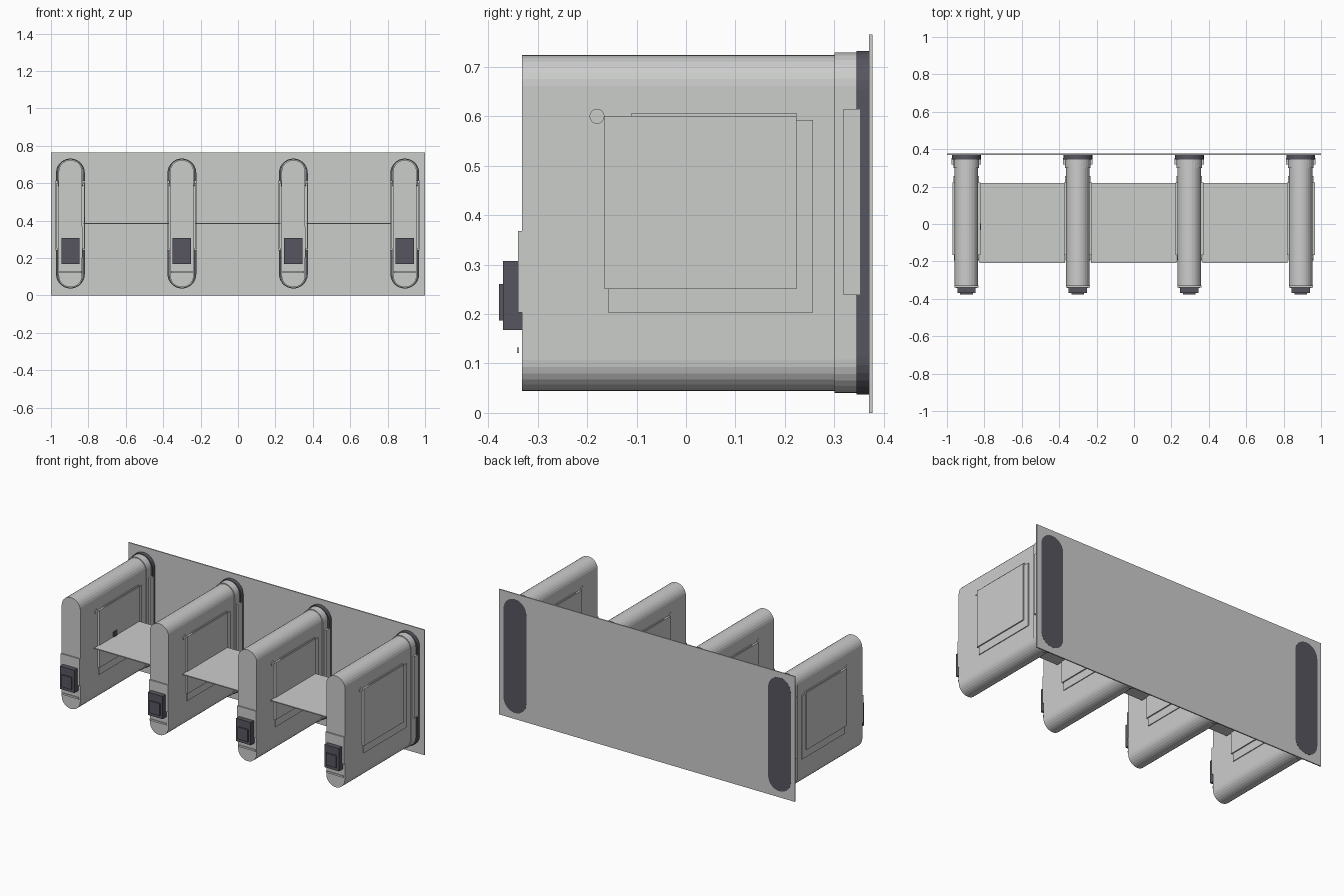
import bpy, bmesh, math

if "Cube" in bpy.data.objects:
    bpy.data.objects.remove(bpy.data.objects["Cube"])

def material(name, rgb):
    m = bpy.data.materials.new(name)
    m.diffuse_color = (*rgb, 1)
    m.use_nodes = True
    m.node_tree.nodes["Principled BSDF"].inputs["Base Color"].default_value = m.diffuse_color
    return m

GREY = material("light grey", (0.60, 0.61, 0.60))
DARK = material("charcoal", (0.095, 0.093, 0.115))

def finish(name, bm, mat):
    bmesh.ops.recalc_face_normals(bm, faces=bm.faces)
    me = bpy.data.meshes.new(name)
    bm.to_mesh(me)
    bm.free()
    me.materials.append(mat)
    ob = bpy.data.objects.new(name, me)
    bpy.context.collection.objects.link(ob)
    return ob

def box(name, x0, x1, y0, y1, z0, z1, mat=GREY):
    bm = bmesh.new()
    bmesh.ops.create_cube(bm, size=1)
    for v in bm.verts:
        v.co.x = (x0 + x1) / 2 + v.co.x * (x1 - x0)
        v.co.y = (y0 + y1) / 2 + v.co.y * (y1 - y0)
        v.co.z = (z0 + z1) / 2 + v.co.z * (z1 - z0)
    return finish(name, bm, mat)

def stadium(name, cx, r, y0, y1, z0, z1, mat=GREY, seg=14):
    """Upright rounded slab extruded along y."""
    bm = bmesh.new()
    pts = []
    for zc, start in ((z1 - r, 0), (z0 + r, math.pi)):
        for i in range(seg + 1):
            a = start + math.pi * i / seg
            pts.append((cx + r * math.cos(a), zc + r * math.sin(a)))
    face = bm.faces.new([bm.verts.new((x, y0, z)) for x, z in pts])
    ext = bmesh.ops.extrude_face_region(bm, geom=[face])
    for g in ext["geom"]:
        if isinstance(g, bmesh.types.BMVert):
            g.co.y = y1
    return finish(name, bm, mat)

def side_box(name, cx, side, a, b, *yz, mat=GREY):
    x0, x1 = sorted((cx + side * a, cx + side * b))
    return box(name, x0, x1, *yz, mat)

def peg(name, cx, side, y, z, r):
    """Small round hinge peg on a pod side."""
    bm = bmesh.new()
    bmesh.ops.create_cone(bm, cap_ends=True, segments=20, radius1=r, radius2=r, depth=0.012)
    for v in bm.verts:
        x, yy, zz = v.co
        v.co = (cx + side * 0.061 + zz, y + x, z + yy)
    return finish(name, bm, GREY)

# wall panel behind the row
box("back_panel", -1, 1, 0.370, 0.377, 0, 0.765)

PODS = (-0.896, -0.3, 0.296, 0.892)
for n, cx in enumerate(PODS, 1):
    outer = n in (1, 4)
    # rounded divider, its collar and dark mounting flange
    stadium(f"divider_body_{n}", cx, 0.063, -0.332, 0.302, 0.044, 0.724)
    stadium(f"divider_collar_{n}", cx, 0.068, 0.300, 0.347, 0.040, 0.729)
    stadium(f"mounting_flange_{n}", cx, 0.077, 0.345, 0.3775 if outer else 0.374,
            0.037, 0.732, DARK)
    # front plate, control box, button and lower trim
    box(f"front_plate_{n}", cx - 0.064, cx + 0.064, -0.340, -0.330, 0.203, 0.368)
    box(f"control_box_{n}", cx - 0.049, cx + 0.049, -0.370, -0.330, 0.168, 0.307, DARK)
    box(f"control_button_{n}", cx - 0.034, cx + 0.034, -0.378, -0.369, 0.187, 0.261, DARK)
    box(f"lower_trim_{n}", cx - 0.058, cx + 0.058, -0.342, -0.338, 0.121, 0.132)
    # layered side panels, edge strips and hinge pegs
    for s in (-1, 1):
        tag = f"{n}_{'right' if s > 0 else 'left'}"
        side_box(f"under_panel_{tag}", cx, s, 0.06, 0.068, -0.158, 0.257, 0.203, 0.592)
        side_box(f"top_panel_{tag}", cx, s, 0.06, 0.075, -0.165, 0.223, 0.251, 0.600)
        side_box(f"panel_lip_{tag}", cx, s, 0.06, 0.070, -0.110, 0.223, 0.590, 0.606)
        side_box(f"edge_strip_{tag}", cx, s, 0.06, 0.079, 0.318, 0.352, 0.239, 0.614)
        peg(f"hinge_peg_{tag}", cx, s, -0.18, 0.60, 0.015)

# thin shelves between dividers
for i in range(3):
    box(f"shelf_{i + 1}", PODS[i] + 0.07, PODS[i + 1] - 0.07, -0.208, 0.22, 0.382, 0.388)

# small dark latch on the first divider
side_box("latch", PODS[0], 1, 0.07, 0.079, -0.032, 0.002, 0.388, 0.42, mat=DARK)
